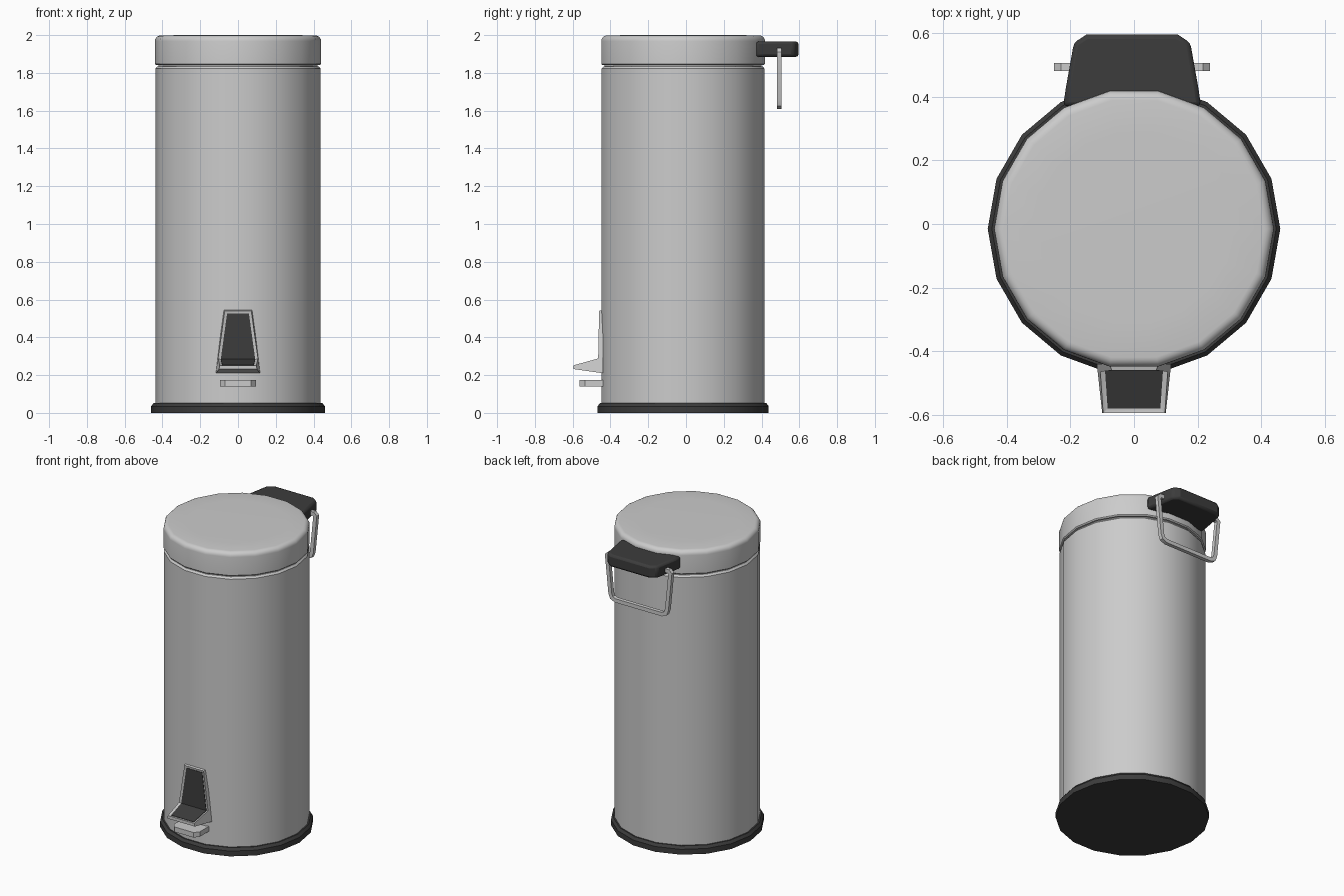
import bpy, bmesh, math
from mathutils import Vector

if "Cube" in bpy.data.objects:
    bpy.data.objects.remove(bpy.data.objects["Cube"])

CY = -0.015      # bin axis in y
HX = -0.006      # handle centre in x
dark = bpy.data.materials.new("dark_plastic")
dark.diffuse_color = (0.045, 0.045, 0.045, 1)
dark.use_nodes = True
dark.node_tree.nodes["Principled BSDF"].inputs["Base Color"].default_value = dark.diffuse_color


def finish(bm, name, mat=None, bevel=0, segments=2, smooth=30):
    bmesh.ops.recalc_face_normals(bm, faces=bm.faces)
    me = bpy.data.meshes.new(name)
    bm.to_mesh(me)
    bm.free()
    ob = bpy.data.objects.new(name, me)
    bpy.context.collection.objects.link(ob)
    if mat:
        me.materials.append(mat)
    if bevel:
        m = ob.modifiers.new("bevel", 'BEVEL')
        m.width, m.segments = bevel, segments
        m.limit_method, m.angle_limit = 'ANGLE', math.radians(40)
    bpy.ops.object.select_all(action='DESELECT')
    ob.select_set(True)
    bpy.context.view_layer.objects.active = ob
    bpy.ops.object.shade_smooth_by_angle(angle=math.radians(smooth))
    return ob


def bridge(bm, rings, caps=True):
    """Skin a list of vertex rings, closing both ends."""
    vr = [[bm.verts.new(p) for p in r] for r in rings]
    n = len(vr[0])
    for a, b in zip(vr, vr[1:]):
        for i in range(n):
            bm.faces.new((a[i], a[(i + 1) % n], b[(i + 1) % n], b[i]))
    if caps:
        bm.faces.new(vr[0])
        bm.faces.new(vr[-1])


def lathe(name, profile, mat=None, sides=18):
    bm = bmesh.new()
    ang = [2 * math.pi * i / sides for i in range(sides)]
    bridge(bm, [[(r * math.cos(a), CY + r * math.sin(a), z) for a in ang]
                for r, z in profile])
    return finish(bm, name, mat)


def side_solid(points):
    """Symmetric solid from a side profile of (y, z, half width)."""
    bm = bmesh.new()
    bridge(bm, [[(s * w, y, z) for y, z, w in points] for s in (-1, 1)])
    return bm


def slab(name, outline, z0, z1, cx=0, **kw):
    """Plate from the right half of a plan outline, mirrored in x."""
    full = outline + [(-x, y) for x, y in reversed(outline)]
    bm = bmesh.new()
    bridge(bm, [[(cx + x, y, z) for x, y in full] for z in (z0, z1)])
    return finish(bm, name, **kw)


# Base ring, body and lid
lathe("base", [(0.46, 0), (0.46, 0.035), (0.447, 0.052)], dark)
lathe("body", [(0.438, 0.04), (0.438, 1.822), (0.428, 1.834), (0.42, 1.834)])
lathe("lid_seat", [(0.422, 1.82), (0.422, 1.85)])
arc = [(0.41 + 0.03 * math.cos(t), 1.968 + 0.03 * math.sin(t))
       for t in [math.radians(18 * i) for i in range(6)]]
lathe("lid", [(0.42, 1.841), (0.434, 1.841), (0.44, 1.848)] + arc + [(0.3, 2.0)])

# Pedal frame with a recess across its back plate and tread
bm = side_solid([(-0.44, 0.545, 0.077), (-0.46, 0.54, 0.07), (-0.465, 0.288, 0.106),
                 (-0.595, 0.252, 0.097), (-0.595, 0.232, 0.1), (-0.44, 0.21, 0.117)])
bm.normal_update()
bmesh.ops.recalc_face_normals(bm, faces=bm.faces)
bm.faces.ensure_lookup_table()
front = [f for f in bm.faces
         if (f.normal.y < -0.9 and f.calc_center_median().z > 0.35) or f.normal.z > 0.9
         and f.calc_center_median().y < -0.5]
bmesh.ops.inset_region(bm, faces=front, thickness=0.015, depth=-0.006, use_even_offset=True)
finish(bm, "pedal_frame")

# Dark pedal pad lying in the recess
bm = side_solid([(-0.452, 0.525, 0.058), (-0.457, 0.525, 0.058), (-0.463, 0.285, 0.091),
                 (-0.58, 0.253, 0.083), (-0.58, 0.247, 0.083), (-0.458, 0.278, 0.091)])
finish(bm, "pedal_pad", dark)

# Small foot tab under the pedal
slab("foot_tab", [(0.095, -0.43), (0.095, -0.535), (0.07, -0.565)], 0.14, 0.173)

# Dark hinge handle
slab("hinge_handle", [(0.217, 0.37), (0.208, 0.43), (0.183, 0.57), (0.143, 0.596)],
     1.885, 1.966, cx=HX, mat=dark, bevel=0.014)

# Wire bail hanging from the handle, a square section swept along a path
half = [(0.15, 1.918), (0.218, 1.918), (0.232, 1.905), (0.207, 1.66), (0.197, 1.634), (0.17, 1.622)]
path = [Vector(p) for p in half + [(-x, z) for x, z in reversed(half)]]
h = 0.0125
rings = []
for i, p in enumerate(path):
    d0 = (p - path[max(i - 1, 0)]).normalized()
    d1 = (path[min(i + 1, len(path) - 1)] - p).normalized()
    t = (d0 + d1).normalized()
    k = h / max(t.dot(d1 if d1.length else d0), 0.5)
    n = Vector((-t.y, t.x)) * k
    rings.append([(HX + p.x + s * n.x, 0.494 + y, p.y + s * n.y)
                  for s, y in ((-1, -h), (1, -h), (1, h), (-1, h))])
bm = bmesh.new()
bridge(bm, rings)
finish(bm, "wire_bail")
